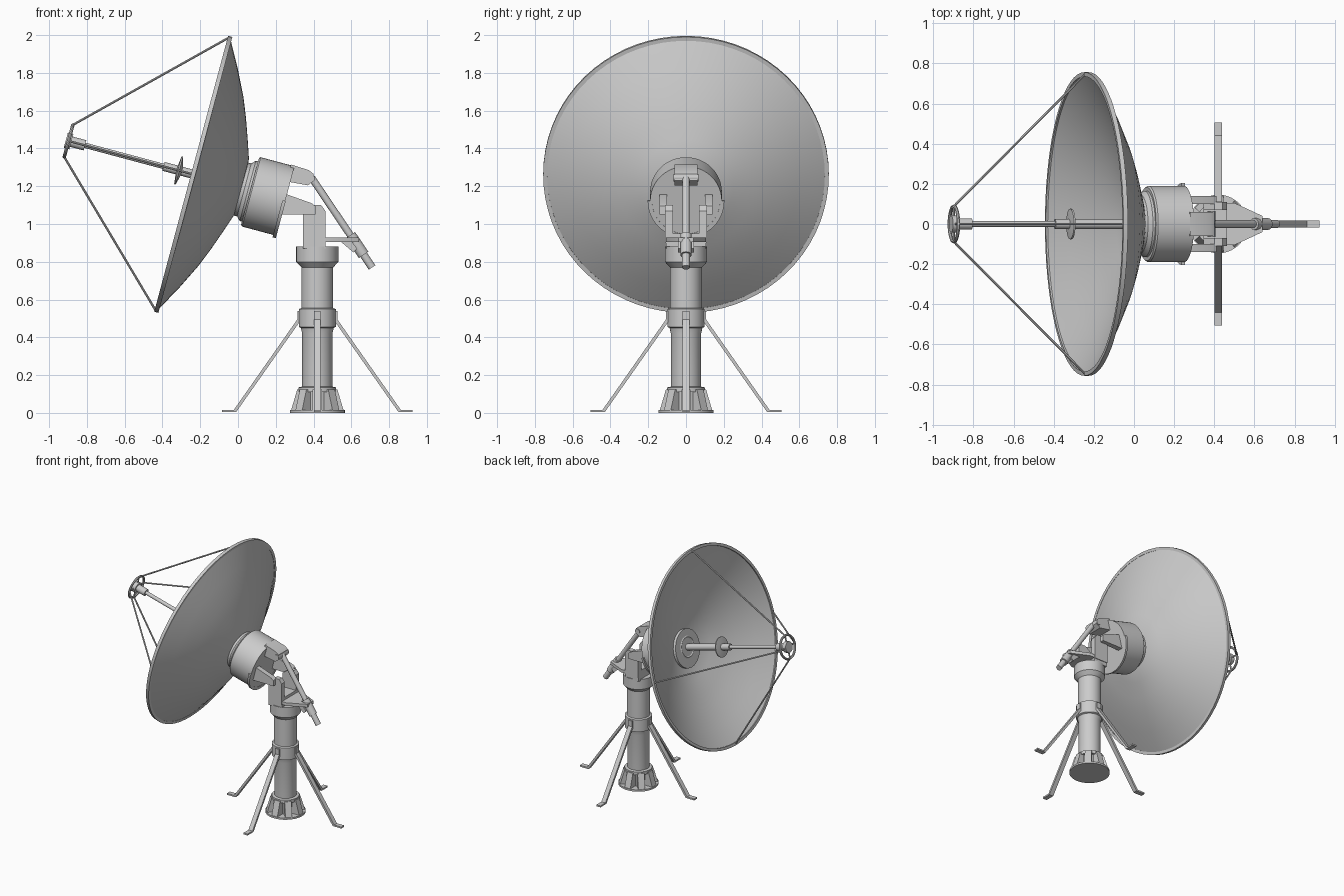
import bpy, bmesh, math
from mathutils import Vector, Matrix

if "Cube" in bpy.data.objects:
    bpy.data.objects.remove(bpy.data.objects["Cube"])

grey = bpy.data.materials.new("light_grey")
grey.use_nodes = True
GREY = (0.6, 0.6, 0.6, 1)
grey.diffuse_color = GREY
grey.node_tree.nodes["Principled BSDF"].inputs["Base Color"].default_value = GREY
parts = []


def finish(name, bm, matrix=Matrix()):
    bmesh.ops.recalc_face_normals(bm, faces=bm.faces[:])
    mesh = bpy.data.meshes.new(name)
    bm.to_mesh(mesh)
    bm.free()
    mesh.transform(matrix)
    mesh.materials.append(grey)
    obj = bpy.data.objects.new(name, mesh)
    bpy.context.collection.objects.link(obj)
    parts.append(obj)
    return obj


def revolve(name, profile, matrix=Matrix(), steps=40, arc=math.tau, start=0.0):
    """Turn an (r, z) profile about local z; closes the loop unless it ends on the axis."""
    bm = bmesh.new()
    vs = [bm.verts.new((r * math.cos(start), r * math.sin(start), z)) for r, z in profile]
    edges = [bm.edges.new(pair) for pair in zip(vs, vs[1:])]
    if profile[0][0] > 0 or profile[-1][0] > 0:
        edges.append(bm.edges.new((vs[-1], vs[0])))
    bmesh.ops.spin(bm, geom=vs + edges, axis=(0, 0, 1), cent=(0, 0, 0),
                   angle=arc, steps=steps, use_duplicate=False)
    bmesh.ops.remove_doubles(bm, verts=bm.verts[:], dist=1e-5)
    if arc < math.tau:
        bmesh.ops.holes_fill(bm, edges=[e for e in bm.edges if e.is_boundary])
    return finish(name, bm, matrix)


def cylinder(name, r, z0, z1, matrix=Matrix(), steps=24):
    return revolve(name, [(0, z0), (r, z0), (r, z1), (0, z1)], matrix, steps)


def rod(name, p, q, r, steps=10):
    p, q = Vector(p), Vector(q)
    turn = (q - p).to_track_quat('Z', 'Y').to_matrix().to_4x4()
    return cylinder(name, r, 0, (q - p).length, Matrix.Translation(p) @ turn, steps)


def prism(name, outline, y0, y1, matrix=Matrix()):
    """Extrude an (x, z) outline from y0 to y1."""
    bm = bmesh.new()
    face = bm.faces.new([bm.verts.new((x, y0, z)) for x, z in outline])
    new = bmesh.ops.extrude_face_region(bm, geom=[face])["geom"]
    bmesh.ops.translate(bm, vec=(0, y1 - y0, 0),
                        verts=[v for v in new if isinstance(v, bmesh.types.BMVert)])
    return finish(name, bm, matrix)


def box(x0, x1, z0, z1):
    return [(x0, z0), (x1, z0), (x1, z1), (x0, z1)]


POST = Matrix.Translation((0.42, 0, 0))
# Dish frame: local z points at the feed, tilted 15 degrees up from -x
DISH = Matrix.Translation((-0.245, 0, 1.265)) @ Matrix.Rotation(math.radians(-75), 4, 'Y')

# --- Pedestal ---
revolve("pedestal_column", [(0, 0.01), (0.08, 0.01), (0.08, 0.42), (0.087, 0.45), (0.098, 0.455),
                            (0.098, 0.55), (0.084, 0.555), (0.084, 0.77), (0.112, 0.8),
                            (0.112, 0.88), (0, 0.88)], POST)
cylinder("base_plate", 0.146, 0, 0.014, POST, 40)
revolve("base_ring", [(0.075, 0.11), (0.1, 0.11), (0.1, 0.135), (0.075, 0.14)], POST)
for i in range(8):
    turn = POST @ Matrix.Rotation(i * math.pi / 4, 4, 'Z')
    prism("base_gusset", [(0.06, 0.01), (0.14, 0.01), (0.106, 0.125), (0.06, 0.125)],
          -0.025, 0.025, turn)

# --- Four splayed legs with feet ---
leg = [(0.095, 0.54), (0.106, 0.54), (0.106, 0.495), (0.442, 0.016), (0.505, 0.016),
       (0.505, 0.004), (0.43, 0.004), (0.095, 0.48)]
for i in range(4):
    prism("support_leg", leg, -0.018, 0.018, POST @ Matrix.Rotation(i * math.pi / 2, 4, 'Z'))

# --- Yoke carrying the drum ---
prism("yoke_base", box(0.345, 0.462, 0.87, 0.95), -0.105, 0.105)
for s in (-1, 1):
    prism("yoke_cheek", [(0.345, 0.9), (0.462, 0.9), (0.462, 1.07), (0.44, 1.1),
                         (0.4, 1.1), (0.345, 1.06)], s * 0.07, s * 0.11)
    prism("yoke_arm", [(0.22, 1.05), (0.345, 1.05), (0.41, 1.05), (0.41, 1.095),
                       (0.39, 1.11), (0.25, 1.16)], s * 0.1, s * 0.14)

# --- Drum behind the dish ---
DRUM = DISH @ Matrix.Translation((-0.01, 0, 0))
revolve("dish_hub", [(0, -0.24), (0.145, -0.24), (0.145, -0.29), (0.165, -0.31),
                     (0.165, -0.33), (0, -0.33)], DRUM)
revolve("drum", [(0, -0.322), (0.183, -0.322), (0.19, -0.33), (0.19, -0.515), (0, -0.515)], DRUM, 48)
revolve("drum_lip", [(0.18, -0.5), (0.203, -0.5), (0.203, -0.518), (0.18, -0.518)],
        DRUM, 24, math.pi, math.pi / 2)

# --- Dish shell with rim ---
outer = [(0.155, -0.272), (0.25, -0.24), (0.36, -0.201), (0.46, -0.161), (0.6, -0.092), (0.738, -0.016)]
inner = [(r, z + 0.012) for r, z in reversed(outer)]
revolve("dish", [(0, -0.285)] + outer + inner + [(0, -0.273)], DISH, 72)
revolve("dish_rim", [(0.735, -0.02), (0.756, -0.02), (0.756, 0.003), (0.735, 0.003)], DISH, 72)

# --- Feed mast, sub-disc and feed head ---
revolve("mast_hub", [(0, -0.28), (0.1, -0.28), (0.1, -0.25), (0.075, -0.235),
                     (0.05, -0.25), (0, -0.25)], DISH, 32)
cylinder("mast_sleeve", 0.024, -0.27, 0.155, DISH)
cylinder("mast", 0.014, 0.14, 0.6, DISH)
revolve("mast_disc", [(0, 0.05), (0.025, 0.055), (0.076, 0.068), (0.076, 0.076), (0.025, 0.082),
                      (0, 0.082)], DISH, 32)
cylinder("feed_collar", 0.028, 0.585, 0.67, DISH)
cylinder("feed_head", 0.042, 0.66, 0.69, DISH)
RING_R, RING_Z = 0.088, 0.675
revolve("feed_ring", [(RING_R + 0.009 * math.cos(a), RING_Z + 0.009 * math.sin(a))
                      for a in [math.tau * k / 8 for k in range(8)]], DISH, 32)

# --- Four struts from rim to feed ring, with short spokes ---
for i in range(4):
    d = Vector((math.cos(i * math.pi / 2), math.sin(i * math.pi / 2), 0))
    up = Vector((0, 0, RING_Z))
    rod("feed_strut", DISH @ (d * 0.745), DISH @ (d * RING_R + up), 0.006, 8)
    rod("feed_spoke", DISH @ (d * 0.03 + up), DISH @ (d * RING_R + up), 0.006, 8)

# --- Elevation actuator ---
prism("actuator_bracket", [(0.26, 1.225), (0.37, 1.205), (0.405, 1.23), (0.4, 1.265),
                           (0.375, 1.285), (0.28, 1.315)], -0.06, 0.06)
top, end = Vector((0.39, 0, 1.245)), Vector((0.71, 0, 0.77))
rod("actuator_rod", top, top.lerp(end, 0.75), 0.019, 16)
rod("actuator_sleeve", top.lerp(end, 0.64), top.lerp(end, 0.86), 0.03, 16)
rod("actuator_tail", top.lerp(end, 0.8), end, 0.021, 16)
rod("bracket_pin", (0.385, -0.065, 1.245), (0.385, 0.065, 1.245), 0.02, 16)

# --- Tapered shelf holding the actuator ---
bm = bmesh.new()
shelf = [(0.4, -0.105), (0.5, -0.105), (0.64, -0.04), (0.64, 0.04), (0.5, 0.105), (0.4, 0.105)]
face = bm.faces.new([bm.verts.new((x, y, 0.904)) for x, y in shelf])
new = bmesh.ops.extrude_face_region(bm, geom=[face])["geom"]
bmesh.ops.translate(bm, vec=(0, 0, 0.024), verts=[v for v in new if isinstance(v, bmesh.types.BMVert)])
finish("actuator_shelf", bm)
for s in (-1, 1):
    prism("shelf_lug", [(0.54, 0.91), (0.6, 0.91), (0.63, 0.87), (0.61, 0.85)], s * 0.03, s * 0.042)

# Smooth the round parts, keep hard edges
bpy.ops.object.select_all(action='DESELECT')
for obj in parts:
    obj.select_set(True)
bpy.context.view_layer.objects.active = parts[0]
bpy.ops.object.shade_smooth_by_angle(angle=math.radians(30))
